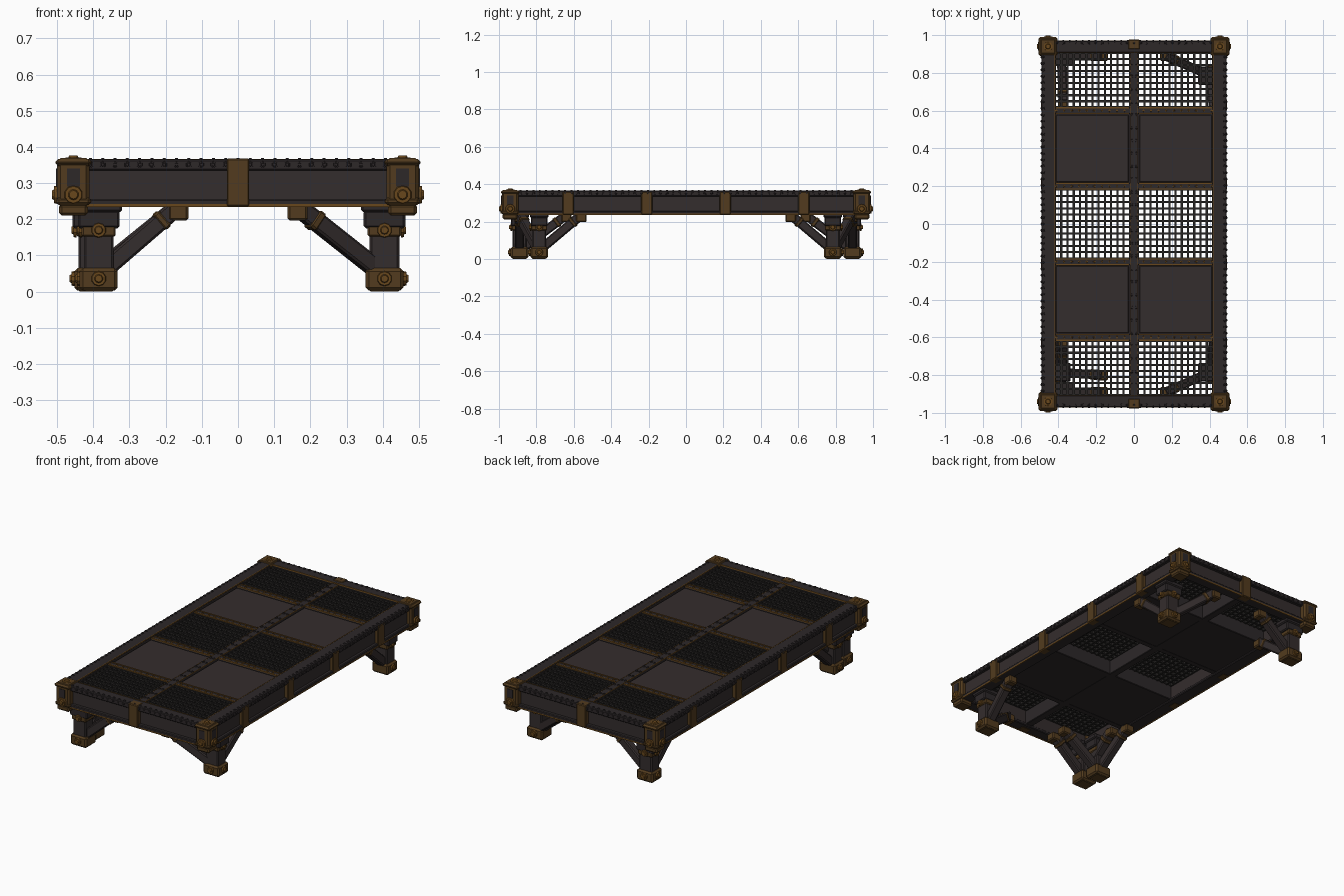
import bpy, bmesh, math
from mathutils import Vector, Matrix

cube = bpy.data.objects.get("Cube")
if cube:
    bpy.data.objects.remove(cube, do_unlink=True)


def material(name, rgb):
    m = bpy.data.materials.new(name)
    m.use_nodes = True
    m.diffuse_color = (*rgb, 1)
    m.node_tree.nodes["Principled BSDF"].inputs["Base Color"].default_value = (*rgb, 1)
    return m


STEEL = material("dark steel", (0.026, 0.021, 0.022))
PLATE = material("brown steel plate", (0.034, 0.026, 0.026))
GRATE = material("grate iron", (0.02, 0.018, 0.017))
RUST = material("bright rust", (0.14, 0.064, 0.012))
DULL = material("dull rust", (0.085, 0.044, 0.013))
SIGNS = (-1, 1)


def finish(name, mat, bm, bevel=0):
    me = bpy.data.meshes.new(name)
    bm.to_mesh(me)
    bm.free()
    ob = bpy.data.objects.new(name, me)
    bpy.context.collection.objects.link(ob)
    me.materials.append(mat)
    if bevel:
        mod = ob.modifiers.new("bevel", "BEVEL")
        mod.width = bevel
        mod.segments = 1
    return ob


def boxes(name, mat, items, bevel=0):
    """Each item is (centre, size)."""
    bm = bmesh.new()
    for c, s in items:
        bmesh.ops.create_cube(bm, size=1, matrix=Matrix.Translation(c) @ Matrix.Diagonal((*s, 1)))
    return finish(name, mat, bm, bevel)


def bolts(name, mat, items, radius, depth, sides=10):
    """Each item is (centre, axis): a wide washer with a narrower tapered head."""
    bm = bmesh.new()
    for c, axis in items:
        a = Vector(axis)
        turn = a.to_track_quat("Z", "Y").to_matrix().to_4x4()
        for r1, r2, d in ((1, 0.9, 0.6), (0.75, 0.45, 1)):
            h = depth * d
            bmesh.ops.create_cone(bm, cap_ends=True, segments=sides, radius1=radius * r1,
                                  radius2=radius * r2, depth=h,
                                  matrix=Matrix.Translation(Vector(c) + a * h / 2) @ turn)
    return finish(name, mat, bm)


def strut(name, mat, a, b, width, bevel=0.006):
    a, b = Vector(a), Vector(b)
    d = b - a
    bm = bmesh.new()
    m = Matrix.Translation((a + b) / 2) @ d.to_track_quat("Z", "Y").to_matrix().to_4x4()
    bmesh.ops.create_cube(bm, size=1, matrix=m @ Matrix.Diagonal((width, width, d.length, 1)))
    return finish(name, mat, bm, bevel)


# Perimeter channel beams: recessed web between two flanges
web, flange, lip, cover = [], [], [], []
for s in SIGNS:
    web += [((s * 0.447, 0, 0.295), (0.05, 1.86, 0.1)), ((0, s * 0.93, 0.295), (0.9, 0.04, 0.1))]
    for z, h in ((0.35, 0.03), (0.247, 0.018)):
        flange += [((s * 0.453, 0, z), (0.074, 1.93, h)), ((0, s * 0.938, z), (0.94, 0.064, h))]
    lip += [((s * 0.4885, 0, 0.238), (0.005, 1.86, 0.008)), ((0, s * 0.9685, 0.238), (0.86, 0.005, 0.008)),
            ((s * 0.419, 0, 0.362), (0.005, 1.84, 0.008)), ((0, s * 0.906, 0.362), (0.84, 0.004, 0.008))]
    cover += [((0, s * 0.951, 0.302), (0.062, 0.05, 0.132))]
    cover += [((s * 0.47, y, 0.298), (0.046, 0.06, 0.122)) for y in (-0.63, -0.21, 0.21, 0.63)]
boxes("beam_webs", PLATE, web)
boxes("beam_flanges", STEEL, flange, 0.004)
boxes("rusty_beam_edges", RUST, lip)
boxes("joint_covers", DULL, cover, 0.004)

# Inner beams between the bays
CROSS = (-0.6, -0.2, 0.2, 0.6)
inner = [((0, 0, 0.303), (0.044, 1.84, 0.112))]
inner += [((0, y, 0.302), (0.86, 0.036, 0.11)) for y in CROSS]
boxes("inner_beams", STEEL, inner, 0.003)
edges = []
for y in CROSS:
    edges += [((sx * 0.22, y + s * 0.015, 0.357), (0.385, 0.007, 0.006)) for s in SIGNS for sx in SIGNS]
for s in SIGNS:
    edges += [((s * 0.02, 0, 0.357), (0.004, 1.8, 0.006))]
boxes("rusty_inner_edges", RUST, edges)

# Solid bays: a plate over a deep dark slab
slab, plate = [], []
for sx in SIGNS:
    for sy in SIGNS:
        slab.append(((sx * 0.22, sy * 0.4, 0.296), (0.41, 0.38, 0.096)))
        plate.append(((sx * 0.22, sy * 0.4, 0.347), (0.385, 0.355, 0.01)))
boxes("bay_slabs", STEEL, slab)
boxes("bay_plates", PLATE, plate, 0.003)

# Grated bays: crossing bars
bars = []
PITCH, BAR = 0.0325, 0.011
for sx in SIGNS:
    for y0, y1 in ((-0.905, -0.618), (-0.182, 0.182), (0.618, 0.905)):
        nx, ny = 12, round((y1 - y0) / PITCH)
        for i in range(nx + 1):
            x = sx * (0.022 + 0.396 * i / nx)
            bars.append(((x, (y0 + y1) / 2, 0.339), (BAR, y1 - y0, 0.02)))
        for j in range(ny + 1):
            bars.append(((sx * 0.22, y0 + (y1 - y0) * j / ny, 0.343), (0.396, BAR, 0.02)))
boxes("grate_bars", GRATE, bars)

# Rivets along the beams
rivets = []
for i in range(53):
    y = -0.884 + 0.034 * i
    for s in SIGNS:
        rivets += [((s * 0.479, y, 0.363), (0, 0, 1)), ((s * 0.488, y, 0.351), (s, 0, 0))]
        if i % 2:
            rivets.append(((s * 0.012, y, 0.358), (0, 0, 1)))
for i in range(25):
    x = -0.408 + 0.034 * i
    for s in SIGNS:
        rivets += [((x, s * 0.958, 0.363), (0, 0, 1)), ((x, s * 0.968, 0.351), (0, s, 0))]
bolts("edge_rivets", STEEL, rivets, 0.009, 0.007, 6)
bolts("cross_beam_rivets", RUST, [((sx * (0.05 + 0.04 * i), y, 0.356), (0, 0, 1))
                                  for y in CROSS for i in range(10) for sx in SIGNS], 0.007, 0.005, 6)

# Corner castings with bolts on the outer faces and top
cap, collar, slot, knob = [], [], [], []
for sx in SIGNS:
    for sy in SIGNS:
        x, y = sx * 0.455, sy * 0.94
        cap.append(((x, y, 0.303), (0.09, 0.09, 0.134)))
        collar += [((x, y, 0.226), (0.08, 0.08, 0.032)), ((x, y, 0.357), (0.1, 0.1, 0.02)),
                   ((x, y, 0.25), (0.096, 0.096, 0.022))]
        slot += [((x, sy * 0.985, 0.315), (0.036, 0.006, 0.05)), ((sx * 0.5, y, 0.315), (0.006, 0.036, 0.05))]
        knob += [((x, sy * 0.984, 0.268), (0, sy, 0)), ((sx * 0.499, y, 0.268), (sx, 0, 0)),
                 ((x, y, 0.362), (0, 0, 1))]
boxes("corner_castings", DULL, cap, 0.01)
boxes("corner_collars", DULL, collar, 0.008)
boxes("corner_slots", STEEL, slot)
bolts("corner_bolts", RUST, knob, 0.026, 0.015)


def leg(tag, x, y, x_end, y_end):
    """Post on a rusty foot, with one brace along x and one along y."""
    sx, sy = math.copysign(1, x), math.copysign(1, y)
    boxes(tag + "_post", PLATE, [((x, y, 0.145), (0.082, 0.075, 0.2))], 0.006)
    boxes(tag + "_sleeve", STEEL, [((x, y, 0.2), (0.115, 0.09, 0.05)), ((x, y, 0.235), (0.13, 0.1, 0.03))], 0.006)
    boxes(tag + "_foot", DULL, [((x, y, 0.034), (0.105, 0.095, 0.062)), ((x, y, 0.014), (0.092, 0.085, 0.028))], 0.009)
    boxes(tag + "_band", DULL, [((x, y, 0.168), (0.094, 0.086, 0.032))], 0.005)
    marks = []
    for z in (0.036, 0.17):
        half = 0.052 if z < 0.1 else 0.046
        marks += [((x + sx * half, y, z), (sx, 0, 0)), ((x, y + sy * (half - 0.005), z), (0, sy, 0))]
    bolts(tag + "_bolts", RUST, marks, 0.021, 0.014)
    for axis, end in (("x", (x_end[0], x_end[1], 0.235)), ("y", (y_end[0], y_end[1], 0.235))):
        top = Vector(end)
        start = Vector((x, y, 0.045))
        strut(tag + "_brace_" + axis, PLATE, start, top, 0.048)
        boxes(tag + "_brace_shoe_" + axis, DULL, [(top - Vector((0, 0, 0.016)), (0.055, 0.055, 0.045))], 0.006)
        strut(tag + "_brace_band_" + axis, DULL, start.lerp(top, 0.76), start.lerp(top, 0.84), 0.055)


for sy, end in ((-1, "front"), (1, "back")):
    leg(end + "_left_leg", 0.405, sy * 0.785, (0.165, sy * 0.89), (0.425, sy * 0.56))
    leg(end + "_right_leg", -0.385, sy * 0.89, (-0.165, sy * 0.89), (-0.375, sy * 0.64))
# Extra support behind the front right leg
leg("front_right_inner_leg", -0.4, -0.785, (-0.165, -0.8), (-0.42, -0.56))
